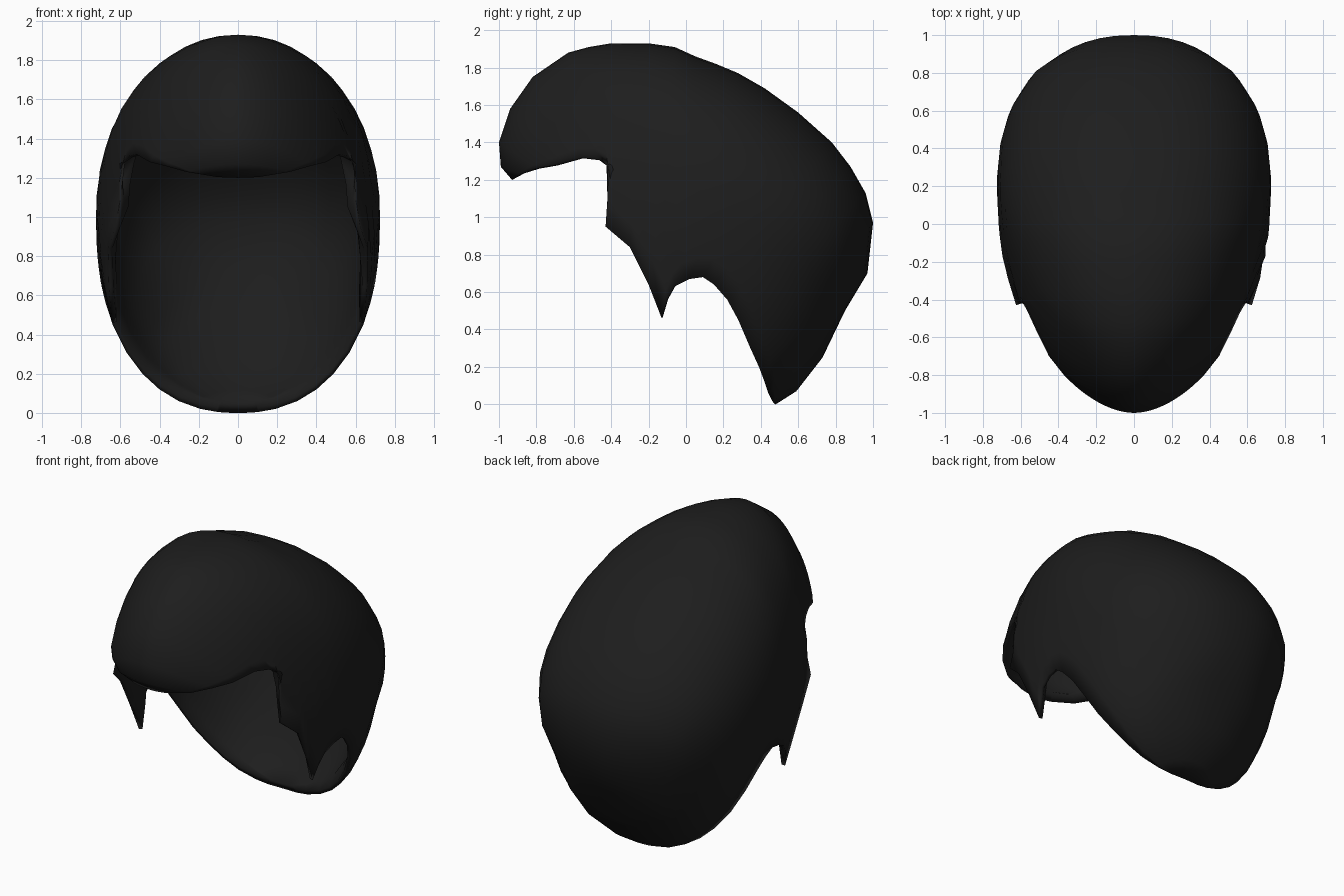
import bpy
import math
from mathutils import Vector
from mathutils.geometry import intersect_line_line_2d

# Remove the default object
default_cube = bpy.data.objects.get("Cube")
if default_cube:
    bpy.data.objects.remove(default_cube, do_unlink=True)

HEAD_CENTRE = Vector((.2, 1))           # widest point of the head in (y, z)
HALF_WIDTH = .725
FRINGE_DIRECTION = Vector((-.85, .53))  # the head narrows towards the fringe
COLUMNS = 28
SHELL_THICKNESS = 0.06
RIM_FRACTION = 0.4                      # the shell thins towards its hairline

# Crown point paired with hairline point, both (y, z), from fringe to nape
fringe = [
    ((-.93, 1.2), (-.92, 1.205)),
    ((-.99, 1.27), (-.88, 1.23)),
    ((-1, 1.4), (-.8, 1.26)),
    ((-.94, 1.58), (-.7, 1.28)),
    ((-.82, 1.75), (-.56, 1.32)),
    ((-.63, 1.88), (-.47, 1.31)),
    ((-.52, 1.91), (-.415, 1.27)),
]
sideburn = [
    ((-.4, 1.93), (-.42, 1.1)),
    ((-.32, 1.93), (-.43, .95)),
    ((-.2, 1.93), (-.3, .84)),
    ((-.06, 1.91), (-.2, .64)),
    ((.05, 1.86), (-.13, .46)),
]
ear_notch = [
    ((.16, 1.82), (-.1, .56)),
    ((.28, 1.77), (-.06, .63)),
    ((.42, 1.69), (.02, .67)),
    ((.6, 1.56), (.09, .68)),
    ((.78, 1.4), (.15, .64)),
]
nape = [
    ((.88, 1.27), (.22, .56)),
    ((.96, 1.13), (.28, .45)),
    ((1, .97), (.34, .31)),
    ((.97, .7), (.39, .2)),
    ((.85, .5), (.42, .12)),
    ((.73, .25), (.44, .06)),
    ((.59, .07), (.46, .02)),
    ((.48, 0), (.47, .005)),
]
stations = fringe + sideburn + ear_notch + nape

# Closed side outline of the head: the crown line, then the hidden face side
face_side = [(-.4, -.02), (-1, .8)]
outline = [Vector(crown) for crown, hairline in stations]
outline += [Vector(point) for point in face_side]


def outline_radius(direction):
    """Distance from the head centre to the outline along a direction."""
    far_point = HEAD_CENTRE + direction * 4
    for start, end in zip(outline, outline[1:] + outline[:1]):
        hit = intersect_line_line_2d(HEAD_CENTRE, far_point, start, end)
        if hit:
            return (hit - HEAD_CENTRE).length
    return 1


def half_width(point):
    """Half width of the head at a side-view point, zero on the outline."""
    offset = point - HEAD_CENTRE
    direction = offset.normalized()
    reach = min(offset.length / outline_radius(direction), 1)
    roundness = 2.3 - 0.5 * max(direction.dot(FRINGE_DIRECTION), 0) ** 4
    return HALF_WIDTH * (1 - reach ** roundness) ** (1 / roundness)


def section(crown, hairline):
    """Arch from the right hairline over the crown to the left hairline."""
    crown, hairline = Vector(crown), Vector(hairline)
    points = []
    for column in range(COLUMNS + 1):
        angle = math.pi * (column / COLUMNS - 0.5)
        point = hairline.lerp(crown, math.cos(angle))
        on_crown = column == COLUMNS // 2
        x = 0 if on_crown else math.copysign(half_width(point), angle)
        points.append((x, point.x, point.y))
    return points


def make_material(name, colour):
    material = bpy.data.materials.new(name)
    material.use_nodes = True
    material.diffuse_color = colour
    shader = next(n for n in material.node_tree.nodes if n.type == "BSDF_PRINCIPLED")
    shader.inputs["Base Color"].default_value = colour
    return material


# Hair shell: loft the arches from front to back
vertices, faces = [], []
for crown, hairline in stations:
    vertices += section(crown, hairline)

stride = COLUMNS + 1
for row in range(len(stations) - 1):
    for column in range(COLUMNS):
        corner = row * stride + column
        faces.append((corner, corner + 1, corner + stride + 1, corner + stride))

mesh = bpy.data.meshes.new("hair")
mesh.from_pydata(vertices, [], faces)
mesh.update()
hair = bpy.data.objects.new("hair", mesh)
bpy.context.collection.objects.link(hair)
mesh.materials.append(make_material("soft black", (.0125, .0125, .0125, 1)))

# Full thickness everywhere except along the hairline
body = hair.vertex_groups.new(name="body")
body.add([i for i in range(len(vertices)) if 0 < i % stride < COLUMNS], 1, "REPLACE")

# Thickness grows inward, leaving the head cavity open
solidify = hair.modifiers.new("thickness", "SOLIDIFY")
solidify.thickness = SHELL_THICKNESS
solidify.offset = -1
solidify.vertex_group = body.name
solidify.thickness_vertex_group = RIM_FRACTION

# Soft shading all over, including the rolled rim
bpy.ops.object.select_all(action="DESELECT")
hair.select_set(True)
bpy.context.view_layer.objects.active = hair
bpy.ops.object.modifier_apply(modifier=solidify.name)
bpy.ops.object.shade_smooth()
